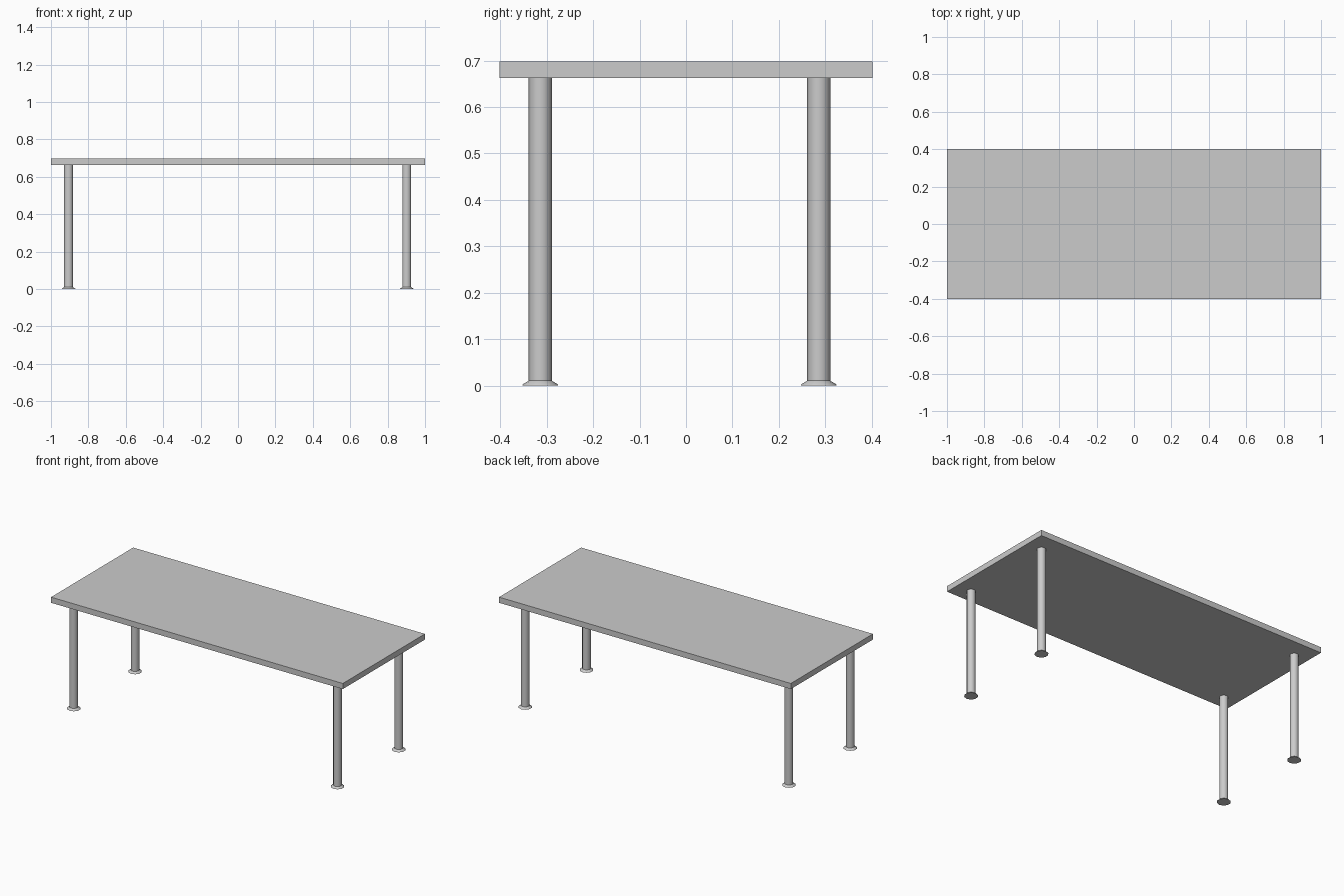
import bpy
import bmesh
import math

if "Cube" in bpy.data.objects:
    bpy.data.objects.remove(bpy.data.objects["Cube"], do_unlink=True)

TOP, UNDER = 0.698, 0.663
SIDES = 10

# One plain grey for the whole table
grey = bpy.data.materials.new("light_grey")
grey.use_nodes = True
colour = (0.6, 0.6, 0.6, 1)
grey.diffuse_color = colour
grey.node_tree.nodes["Principled BSDF"].inputs["Base Color"].default_value = colour


def add_object(name, bm):
    bmesh.ops.recalc_face_normals(bm, faces=bm.faces)
    mesh = bpy.data.meshes.new(name)
    bm.to_mesh(mesh)
    bm.free()
    mesh.materials.append(grey)
    obj = bpy.data.objects.new(name, mesh)
    bpy.context.collection.objects.link(obj)
    return obj


def turned(name, profile, x, y):
    """Closed turned part from (radius, height) points, corners facing y."""
    bm = bmesh.new()
    rings = []
    for radius, z in profile:
        angles = [math.pi / 2 + math.tau * i / SIDES for i in range(SIDES)]
        rings.append([bm.verts.new((radius * math.cos(a), radius * math.sin(a), z))
                      for a in angles])
    for low, high in zip(rings, rings[1:]):
        for i in range(SIDES):
            j = (i + 1) % SIDES
            bm.faces.new((low[i], low[j], high[j], high[i]))
    bm.faces.new(rings[0][::-1])
    bm.faces.new(rings[-1])
    obj = add_object(name, bm)
    obj.location = (x, y, 0)
    bpy.ops.object.select_all(action="DESELECT")
    obj.select_set(True)
    bpy.context.view_layer.objects.active = obj
    bpy.ops.object.shade_smooth_by_angle(angle=math.radians(40))
    return obj


# Tabletop slab
bm = bmesh.new()
bmesh.ops.create_cube(bm, size=1)
bmesh.ops.scale(bm, vec=(2, 0.804, TOP - UNDER), verts=bm.verts)
slab = add_object("tabletop", bm)
slab.location.z = (TOP + UNDER) / 2

# Legs with flared feet, set slightly toward the front
for side, x in (("right", -0.906), ("left", 0.902)):
    for end, y in (("front", -0.314), ("back", 0.286)):
        turned(f"{end}_{side}_leg", [(0.025, 0.01), (0.025, UNDER)], x, y)
        turned(f"{end}_{side}_foot",
               [(0.039, 0), (0.037, 0.003), (0.027, 0.009), (0.025, 0.011)], x, y)
